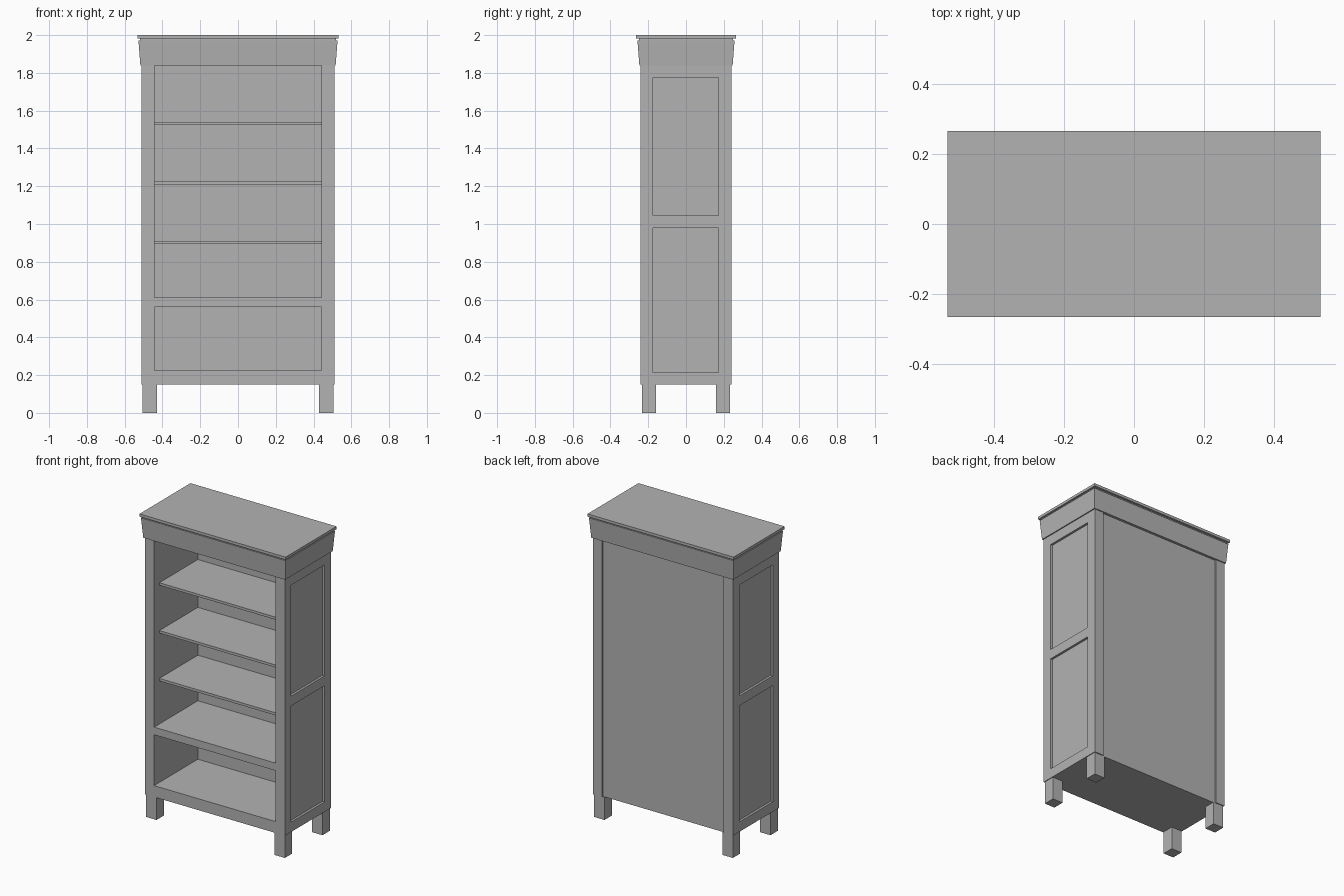
import bpy
import bmesh

cube = bpy.data.objects.get("Cube")
if cube:
    bpy.data.objects.remove(cube, do_unlink=True)

paint = bpy.data.materials.new("plain grey")
paint.use_nodes = True
GREY = (0.45, 0.45, 0.45, 1)
paint.diffuse_color = GREY
paint.node_tree.nodes["Principled BSDF"].inputs["Base Color"].default_value = GREY


def finish(name, bm):
    bmesh.ops.recalc_face_normals(bm, faces=bm.faces)
    mesh = bpy.data.meshes.new(name)
    bm.to_mesh(mesh)
    bm.free()
    mesh.materials.append(paint)
    obj = bpy.data.objects.new(name, mesh)
    bpy.context.collection.objects.link(obj)
    return obj


def box(name, x, y, z):
    """Box from (low, high) ranges on each axis."""
    bm = bmesh.new()
    bmesh.ops.create_cube(bm, size=1)
    for v in bm.verts:
        v.co = [r[0] if c < 0 else r[1] for c, r in zip(v.co, (x, y, z))]
    return finish(name, bm)


def stack(name, levels):
    """Closed rectangular moulding from (half width, half depth, height) levels."""
    bm = bmesh.new()
    rings = [[bm.verts.new((sx * hx, sy * hy, z))
              for sx, sy in ((-1, -1), (1, -1), (1, 1), (-1, 1))]
             for hx, hy, z in levels]
    bm.faces.new(rings[0])
    bm.faces.new(rings[-1])
    for low, high in zip(rings, rings[1:]):
        for i in range(4):
            j = (i + 1) % 4
            bm.faces.new((low[i], low[j], high[j], high[i]))
    return finish(name, bm)


# Main dimensions
W, D = 0.51, 0.24            # outer half width and half depth
IN = 0.443                   # inner half width
BOTTOM, TOP = 0.15, 1.84     # carcass heights
BACK = 0.215                 # inner face of the back
STILE_F, STILE_B = -0.175, 0.172

# Sides: stiles, rails, recessed panels and feet
for side, s in (("left", 1), ("right", -1)):
    def span(a, b):
        return sorted((s * a, s * b))

    wall = span(IN, W)
    box(side + "_front_stile", wall, (-D, STILE_F), (BOTTOM, TOP))
    box(side + "_back_stile", wall, (STILE_B, D), (BOTTOM, TOP))
    for name, z in (("bottom", (BOTTOM, 0.215)), ("middle", (0.98, 1.045)),
                    ("top", (1.775, TOP))):
        box(f"{side}_{name}_rail", wall, (STILE_F, STILE_B), z)
    for name, z in (("lower", (0.215, 0.98)), ("upper", (1.045, 1.775))):
        box(f"{side}_{name}_panel", span(IN, W - 0.015), (STILE_F, STILE_B), z)
    for end, e in (("front", -1), ("back", 1)):
        box(f"{side}_{end}_foot", span(0.43, 0.505),
            sorted((e * 0.158, e * 0.234)), (0, BOTTOM))

# Back panel, set in between the back stiles
box("back_panel", (-IN, IN), (BACK, D - 0.01), (BOTTOM, TOP))

# Fixed floors, flush with the front
box("bottom_floor", (-IN, IN), (-D, BACK), (BOTTOM, 0.225))
box("fixed_shelf", (-IN, IN), (-D, BACK), (0.56, 0.61))

# Thin shelves, set back from the front
for i, top in enumerate((0.91, 1.225, 1.54)):
    box(f"shelf_{i + 1}", (-IN, IN), (-D + 0.055, BACK), (top - 0.017, top))

# Flared crown with a narrow groove under the top board
stack("crown", [(0.517, 0.247, TOP), (0.527, 0.257, 1.972),
                (0.52, 0.25, 1.972), (0.52, 0.25, 1.982)])
box("top_board", (-0.532, 0.532), (-0.265, 0.265), (1.982, 2))
